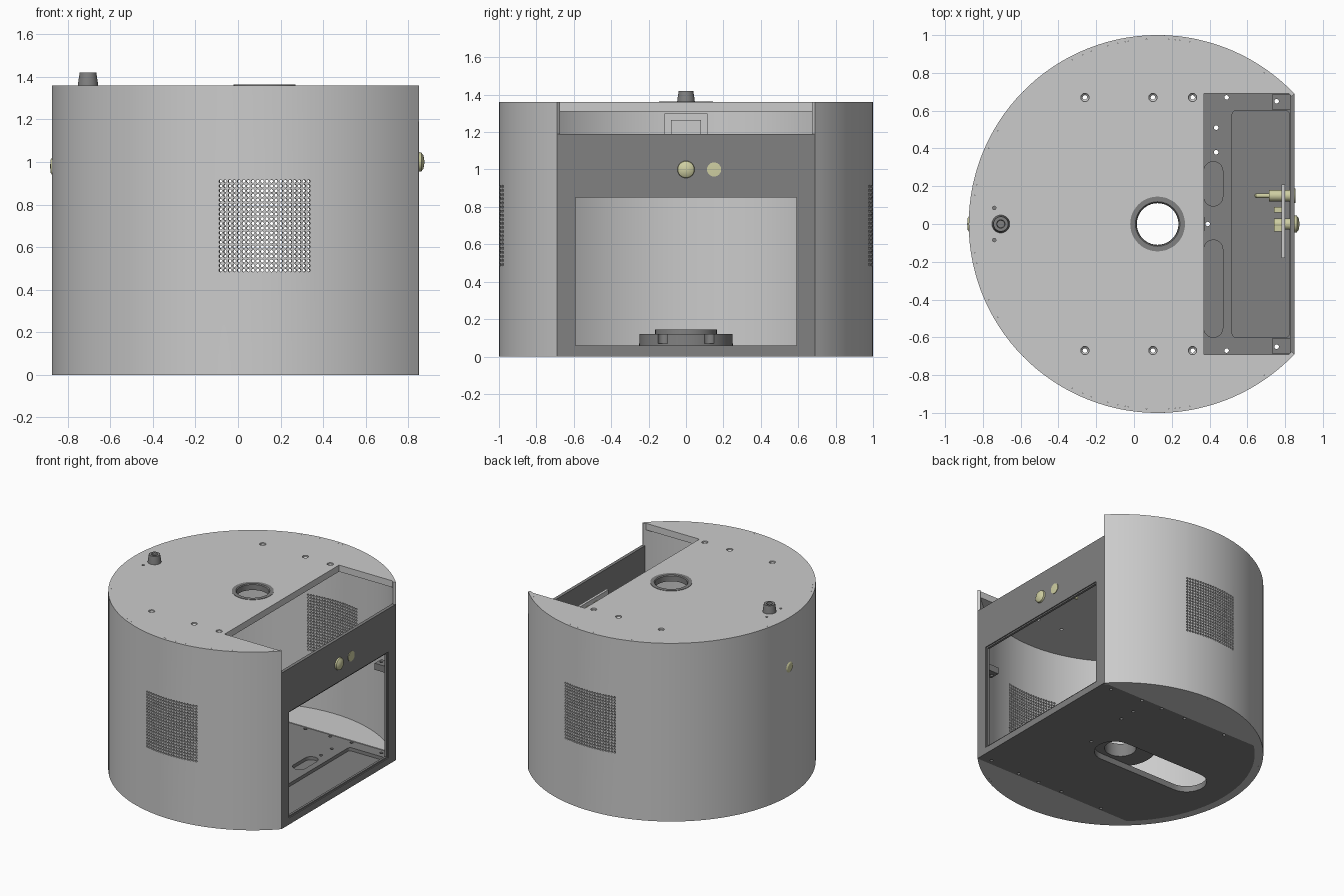
import bpy, bmesh
from math import pi, sin, cos, asin, acos
from mathutils import Matrix, Vector

if "Cube" in bpy.data.objects:
    bpy.data.objects.remove(bpy.data.objects["Cube"])

CX, R, H, T = 0.125, 1.0, 1.36, 0.02      # drum centre x, radius, height, wall
CUT = 0.85                                # flat front plane
HALF = 0.69                               # half width of the flat front


def material(name, c):
    m = bpy.data.materials.new(name)
    m.diffuse_color = (*c, 1)
    m.use_nodes = True
    m.node_tree.nodes["Principled BSDF"].inputs["Base Color"].default_value = m.diffuse_color
    return m


DARK = material("dark_grey", (0.22, 0.22, 0.22))
BRASS = material("brass", (0.62, 0.62, 0.36))


def finish(bm, name, mat=None):
    me = bpy.data.meshes.new(name)
    bm.to_mesh(me)
    bm.free()
    ob = bpy.data.objects.new(name, me)
    bpy.context.collection.objects.link(ob)
    if mat:
        me.materials.append(mat)
    return ob


def activate(ob):
    bpy.ops.object.select_all(action='DESELECT')
    ob.select_set(True)
    bpy.context.view_layer.objects.active = ob


def smooth(ob):
    activate(ob)
    bpy.ops.object.shade_smooth_by_angle(angle=0.5)
    return ob


def prism(bm, pts, z0, z1):
    f = bm.faces.new([bm.verts.new((x, y, z0)) for x, y in pts])
    up = bmesh.ops.extrude_face_region(bm, geom=[f])["geom"]
    bmesh.ops.translate(bm, vec=(0, 0, z1 - z0), verts=[g for g in up if isinstance(g, bmesh.types.BMVert)])
    bmesh.ops.recalc_face_normals(bm, faces=bm.faces)


def box(bm, x0, x1, y0, y1, z0, z1):
    prism(bm, [(x0, y0), (x1, y0), (x1, y1), (x0, y1)], z0, z1)


def lathe(bm, prof, loc, axis='Z', n=32):
    """Revolve a closed (radius, height) profile; points at r=0 collapse."""
    rot = Matrix.Rotation(pi / 2, 4, 'Y') if axis == 'X' else Matrix()
    m = Matrix.Translation(loc) @ rot
    rings = []
    for r, z in prof:
        pts = [(r * cos(2 * pi * i / n), r * sin(2 * pi * i / n), z) for i in range(n)]
        rings.append([bm.verts.new(m @ Vector(p)) for p in pts] if r else [bm.verts.new(m @ Vector((0, 0, z)))] * n)
    for a, b in zip(rings, rings[1:] + rings[:1]):
        for i in range(n):
            q = list(dict.fromkeys((a[i], a[i - 1], b[i - 1], b[i])))
            if len(q) > 2:
                bm.faces.new(q)
    bmesh.ops.recalc_face_normals(bm, faces=bm.faces)


def peg(bm, r, loc, z0, z1, axis='Z', n=16):
    lathe(bm, [(0, z0), (r, z0), (r, z1), (0, z1)], loc, axis, n)


def arc(r, a0, a1, n, cx=CX, cy=0):
    return [(cx + r * cos(a0 + (a1 - a0) * i / n), cy + r * sin(a0 + (a1 - a0) * i / n)) for i in range(n + 1)]


def rounded(x0, x1, y0, y1, r, n=8):
    c = [(x1 - r, y1 - r), (x0 + r, y1 - r), (x0 + r, y0 + r), (x1 - r, y0 + r)]
    pts = [p for k, (x, y) in enumerate(c) for p in arc(r, k * pi / 2, (k + 1) * pi / 2, n, x, y)]
    return [p for i, p in enumerate(pts) if (Vector(p) - Vector(pts[i - 1])).length > 1e-5]


def cut(ob, cutter_bm):
    c = finish(cutter_bm, "cutter")
    c.hide_render = True
    m = ob.modifiers.new("cut", 'BOOLEAN')
    m.object, m.operation, m.solver = c, 'DIFFERENCE', 'EXACT'
    activate(ob)
    bpy.ops.object.modifier_apply(modifier=m.name)
    bpy.data.objects.remove(c)


# Drum wall: one grid, with perforated cells in the two side vents
N, CELL, HOLE = 20, 0.022, 0.0078
half = N * CELL / 2
a0 = acos((CUT - CX) / R)
stops = [(a0, pi / 2 - half, 12), (pi / 2 - half, pi / 2 + half, N), (pi / 2 + half, 3 * pi / 2 - half, 52),
         (3 * pi / 2 - half, 3 * pi / 2 + half, N), (3 * pi / 2 + half, 2 * pi - a0, 12)]
zs = [0] + [0.48 + CELL * k for k in range(N + 1)] + [H]
bm = bmesh.new()


def on_wall(a, z):
    return bm.verts.new((CX + R * cos(a), R * sin(a), z))


for k, (s, e, n) in enumerate(stops):
    for i in range(n):
        b0, b1 = s + (e - s) * i / n, s + (e - s) * (i + 1) / n
        for j, (z0, z1) in enumerate(zip(zs, zs[1:])):
            q = [on_wall(*p) for p in ((b1, z1), (b0, z1), (b0, z0), (b1, z0))]
            if k in (1, 3) and 0 < j <= N:
                h = [on_wall((b0 + b1) / 2 + HOLE * cos(pi / 4 * (t + 1)),
                             (z0 + z1) / 2 + HOLE * sin(pi / 4 * (t + 1))) for t in range(8)]
                for t in range(4):
                    bm.faces.new((q[t], q[(t + 1) % 4], h[(2 * t + 2) % 8], h[2 * t + 1], h[2 * t]))
            else:
                bm.faces.new(q)
bmesh.ops.remove_doubles(bm, verts=bm.verts, dist=1e-5)
wall = finish(bm, "drum_wall")
m = wall.modifiers.new("thickness", 'SOLIDIFY')
m.thickness, m.offset = T, -1
activate(wall)
bpy.ops.object.modifier_apply(modifier=m.name)
smooth(wall)

# Top lid with front notch, centre hole and countersunk screw holes
ri = R - T
b = asin(HALF / ri)
bm = bmesh.new()
prism(bm, arc(ri, b, 2 * pi - b, 96) + [(0.37, -HALF), (0.37, HALF)], 1.31, H)
lid = finish(bm, "top_lid")
bm = bmesh.new()
peg(bm, 0.14, (CX, 0, 0), 1.2, 1.5, n=48)
for s in (-1, 1):
    for x in (-0.26, 0.10, 0.31):
        lathe(bm, [(0, 1.25), (0.012, 1.25), (0.012, 1.34), (0.022, 1.35), (0.022, 1.4), (0, 1.4)], (x, s * 0.67, 0), n=16)
    peg(bm, 0.009, (-0.74, s * 0.085, 0), 1.25, 1.4)
cut(lid, bm)
smooth(lid)

# Bottom flange of the drum: side crescents joined by a thin rear rim
c = asin(HALF / 0.94)
bm = bmesh.new()
prism(bm, arc(ri, b, 2 * pi - b, 96) + arc(0.94, pi + c, pi - c, 32), 0, 0.05)
smooth(finish(bm, "bottom_flange"))

# Base plate with cable slot, recessed pockets and screw holes
bm = bmesh.new()
prism(bm, [(0.83, -HALF), (0.83, HALF)] + arc(0.94, pi - c, pi + c, 32), 0, 0.045)
base = finish(bm, "base_plate", DARK)
bm = bmesh.new()
prism(bm, rounded(-0.62, 0.32, -0.14, 0.14, 0.139), -0.1, 0.2)
prism(bm, rounded(0.37, 0.47, 0.095, 0.33, 0.049), 0.02, 0.2)
prism(bm, rounded(0.37, 0.47, -0.6, -0.085, 0.049), 0.02, 0.2)
prism(bm, rounded(0.52, 0.822, -0.6, 0.6, 0.02), 0.02, 0.2)
for x, y in [(x, s * 0.67) for x in (-0.26, 0.10, 0.31, 0.49, 0.755) for s in (-1, 1)] + [(0.435, 0.51), (0.435, 0.38), (0.39, 0)]:
    peg(bm, 0.012, (x, y if x < 0.7 else y * 0.97, 0), -0.1, 0.2)
cut(base, bm)
smooth(base)

# Front panel with window and shallow glazing step
bm = bmesh.new()
box(bm, 0.825, CUT, -HALF, HALF, 0, 1.19)
panel = finish(bm, "front_panel", DARK)
bm = bmesh.new()
box(bm, 0.7, 1, -0.59, 0.59, 0.06, 0.85)
cut(panel, bm)
bm = bmesh.new()
box(bm, 0.842, 1, -0.6, 0.6, 0.05, 0.86)
cut(panel, bm)

# Mounting lugs behind the panel corners
for s, name in ((-1, "left_lug"), (1, "right_lug")):
    bm = bmesh.new()
    box(bm, 0.73, 0.83, s * 0.645 - 0.04, s * 0.645 + 0.04, 0.69, 0.74)
    lug = finish(bm, name, DARK)
    bm = bmesh.new()
    peg(bm, 0.012, (0.755, s * 0.65, 0), 0.6, 0.8)
    cut(lug, bm)

# Bushing in the lid and swivel flange on the floor
bm = bmesh.new()
lathe(bm, [(0.112, 1.315), (0.14, 1.315), (0.14, H), (0.145, H), (0.145, 1.363), (0.118, 1.363), (0.112, 1.357)], (CX, 0, 0), n=48)
smooth(finish(bm, "lid_bushing", DARK))
bm = bmesh.new()
lathe(bm, [(0.11, 0.045), (0.25, 0.045), (0.25, 0.12), (0.165, 0.12), (0.165, 0.145), (0.11, 0.145)], (CX, 0, 0), n=64)
flange = finish(bm, "swivel_flange", DARK)
bm = bmesh.new()
for i in range(6):
    t = pi / 6 + i * pi / 3
    peg(bm, 0.03, (CX + 0.245 * cos(t), 0.245 * sin(t), 0), 0.07, 0.2)
cut(flange, bm)
smooth(flange)

# Top knob
bm = bmesh.new()
lathe(bm, [(0, H - 0.01), (0.048, H - 0.01), (0.046, 1.375), (0.039, 1.42), (0.022, 1.42), (0.02, 1.405), (0, 1.405)], (-0.705, 0, 0))
smooth(finish(bm, "top_knob", DARK))

# Rear bracket inside the wall
bm = bmesh.new()
box(bm, -0.85, -0.835, -0.115, 0.115, 0.88, 1.30)
box(bm, -0.835, -0.825, -0.08, 0.08, 0.92, 1.265)
finish(bm, "rear_bracket")

# Brass buttons on the panel, rear button, and their board
bm = bmesh.new()
lathe(bm, [(0, 0.74), (0.03, 0.74), (0.03, 0.85), (0.046, 0.85), (0.044, 0.862), (0.03, 0.872), (0, 0.877)], (0, 0, 1.0), 'X')
smooth(finish(bm, "main_button", BRASS))
bm = bmesh.new()
lathe(bm, [(0, 0.635), (0.012, 0.645), (0.012, 0.715), (0.03, 0.715), (0.03, 0.84), (0.038, 0.84), (0.038, 0.854), (0, 0.856)],
      (0, 0.15, 1.0), 'X')
smooth(finish(bm, "small_button", BRASS))
bm = bmesh.new()
lathe(bm, [(0, -0.84), (0.03, -0.84), (0.03, -0.873), (0.042, -0.873), (0.03, -0.881), (0, -0.883)], (0, 0, 0.98), 'X')
smooth(finish(bm, "rear_button", BRASS))
bm = bmesh.new()
box(bm, 0.78, 0.80, -0.18, 0.21, 0.94, 1.06)
finish(bm, "button_board")
bm = bmesh.new()
for y in (-0.025, 0.075):
    box(bm, 0.74, 0.78, y - 0.015, y + 0.015, 0.97, 1.03)
finish(bm, "board_terminals", BRASS)
